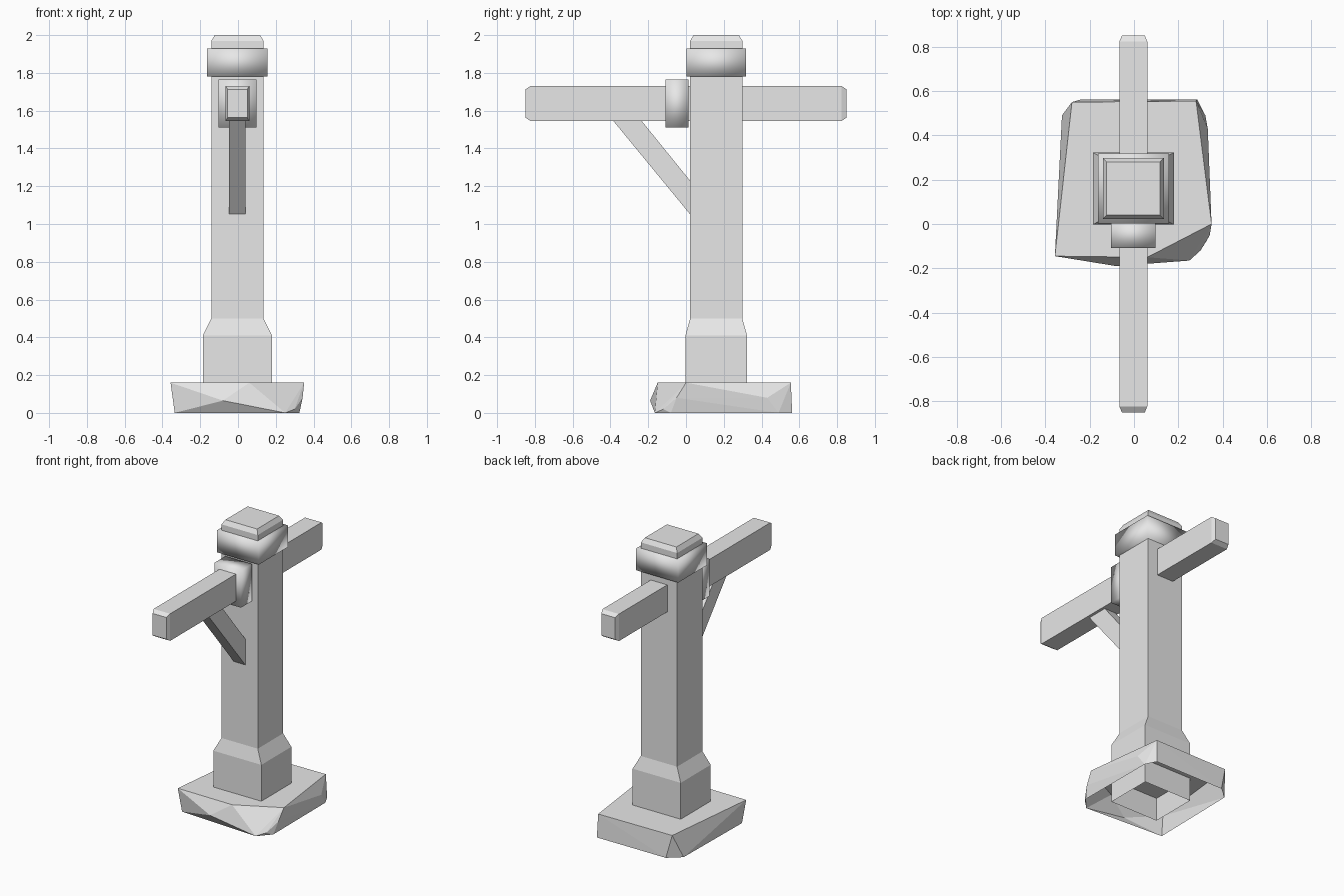
import bpy, bmesh

if "Cube" in bpy.data.objects:
    bpy.data.objects.remove(bpy.data.objects["Cube"])

CX, CY = -0.003, 0.16  # post axis

stone_grey = bpy.data.materials.new("pale_grey")
stone_grey.diffuse_color = (0.8, 0.8, 0.8, 1)
stone_grey.use_nodes = True
stone_grey.node_tree.nodes["Principled BSDF"].inputs["Base Color"].default_value = stone_grey.diffuse_color


def finish(name, bm, smooth=False):
    bmesh.ops.recalc_face_normals(bm, faces=bm.faces[:])
    mesh = bpy.data.meshes.new(name)
    bm.to_mesh(mesh)
    bm.free()
    mesh.materials.append(stone_grey)
    for p in mesh.polygons:
        p.use_smooth = smooth
    ob = bpy.data.objects.new(name, mesh)
    bpy.context.collection.objects.link(ob)
    return ob


def loft(name, rings, open_start=False):
    """Skin a stack of equal-length point rings and cap the ends."""
    bm = bmesh.new()
    vs = [[bm.verts.new(p) for p in r] for r in rings]
    n = len(vs[0])
    for a, b in zip(vs, vs[1:]):
        for i in range(n):
            j = (i + 1) % n
            bm.faces.new((a[i], a[j], b[j], b[i]))
    bm.faces.new(vs[-1])
    bm.faces.new(vs[0])
    bmesh.ops.recalc_face_normals(bm, faces=bm.faces[:])
    if open_start:
        f = [f for f in bm.faces if all(v in vs[0] for v in f.verts)]
        bmesh.ops.delete(bm, geom=f, context='FACES_ONLY')
    return finish(name, bm)


def soft_box(name, lo, hi):
    """Box with smooth normals across its corners."""
    bm = bmesh.new()
    bmesh.ops.create_cube(bm, size=1)
    for v in bm.verts:
        for k in range(3):
            v.co[k] = hi[k] if v.co[k] > 0 else lo[k]
    return finish(name, bm, True)


SQUARE = [(-1, -1), (1, -1), (1, 1), (-1, 1)]

# Post with flared foot and chamfered top, open underneath
post = [(0.183, 0.163, 0.0), (0.183, 0.163, 0.41), (0.138, 0.138, 0.50),
        (0.138, 0.138, 1.97), (0.12, 0.12, 2.0)]
loft("post", [[(CX + sx * a, CY + sy * b, z) for sx, sy in SQUARE]
              for a, b, z in post], open_start=True)

# Cross beam with chamfered ends
beam = [(-0.85, 0.052, 0.075), (-0.823, 0.063, 0.093),
        (0.823, 0.063, 0.093), (0.85, 0.052, 0.075)]
loft("cross_beam", [[(CX + sx * a, y, 1.638 + sz * b) for sx, sz in SQUARE]
                    for y, a, b in beam])

# Diagonal brace
brace = [(-0.385, 1.546), (-0.235, 1.546), (0.021, 1.23), (0.021, 1.052)]
loft("brace", [[(CX + s * 0.044, y, z) for y, z in brace] for s in (-1, 1)])

# Smooth collars on post and beam
soft_box("post_collar", (CX - 0.16, CY - 0.158, 1.78), (CX + 0.16, CY + 0.158, 1.93))
soft_box("beam_collar", (CX - 0.101, -0.108, 1.51), (CX + 0.101, 0.012, 1.765))

# Rough foot stone: hull of its corners, open underneath
corners = [(-.28, .55, .16), (.28, .555, .16), (.35, 0, .16), (.06, -.15, .16),
           (-.357, -.145, .16), (-.08, -.19, .065), (.333, .43, .08),
           (-.325, .49, 0), (-.24, .562, 0), (.285, .562, 0), (.322, .49, 0),
           (.325, -.08, 0), (.30, -.12, .02), (.25, -.165, 0), (-.335, -.13, 0),
           (.342, -.05, .08)]
bm = bmesh.new()
for c in corners:
    bm.verts.new(c)
bmesh.ops.convex_hull(bm, input=bm.verts[:])
bm.normal_update()
under = [f for f in bm.faces if f.calc_center_median().z < 0.001]
bmesh.ops.delete(bm, geom=under, context='FACES')
loose = [v for v in bm.verts if not v.link_faces]
bmesh.ops.delete(bm, geom=loose, context='VERTS')
finish("foot_stone", bm)
